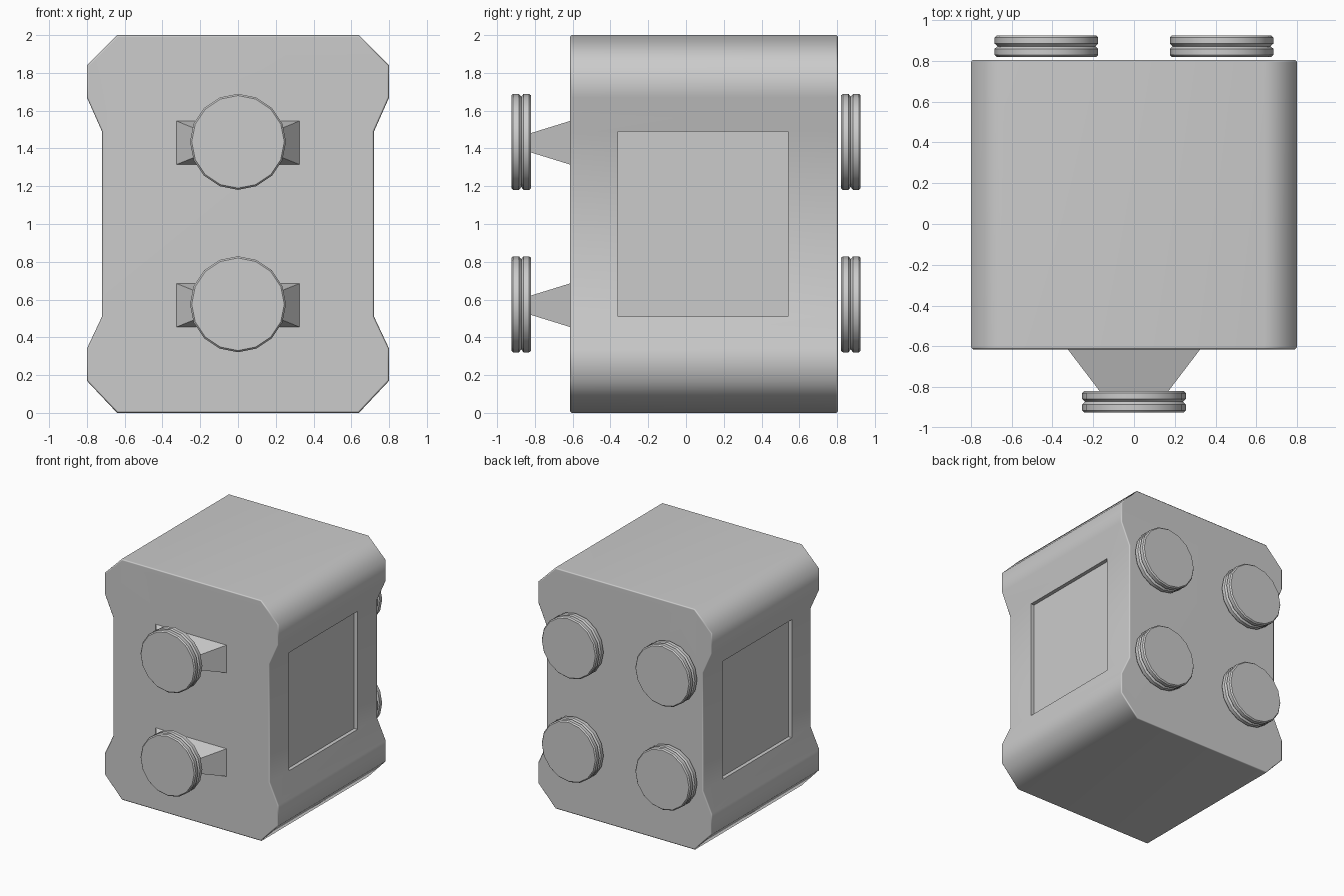
import bpy, bmesh, math
from mathutils import Vector

cube = bpy.data.objects.get("Cube")
if cube:
    bpy.data.objects.remove(cube, do_unlink=True)

grey = bpy.data.materials.new("light_grey")
grey.use_nodes = True
grey.diffuse_color = (0.6, 0.6, 0.6, 1)
grey.node_tree.nodes["Principled BSDF"].inputs["Base Color"].default_value = (0.6, 0.6, 0.6, 1)

FRONT, BACK = -0.615, 0.805
ROWS = {"upper": 1.435, "lower": 0.575}


def finish(bm, name, angle):
    """Turn a bmesh into a shaded object with the grey material."""
    bmesh.ops.recalc_face_normals(bm, faces=bm.faces)
    mesh = bpy.data.meshes.new(name)
    bm.to_mesh(mesh)
    bm.free()
    mesh.materials.append(grey)
    obj = bpy.data.objects.new(name, mesh)
    bpy.context.collection.objects.link(obj)
    bpy.ops.object.select_all(action='DESELECT')
    obj.select_set(True)
    bpy.context.view_layer.objects.active = obj
    bpy.ops.object.shade_smooth_by_angle(angle=math.radians(angle))
    weighted = obj.modifiers.new("even_shading", 'WEIGHTED_NORMAL')
    weighted.keep_sharp = True
    return obj


def make_body():
    # Waisted profile, extruded front to back
    half = [(0.64, 2), (0.8, 1.84), (0.8, 1.67), (0.72, 1.49),
            (0.72, 0.51), (0.8, 0.34), (0.8, 0.17), (0.64, 0)]
    outline = half + [(-x, z) for x, z in reversed(half)]
    bm = bmesh.new()
    cap = bm.faces.new([bm.verts.new((x, FRONT, z)) for x, z in outline])
    out = bmesh.ops.extrude_face_region(bm, geom=[cap], use_keep_orig=True)
    moved = [g for g in out["geom"] if isinstance(g, bmesh.types.BMVert)]
    bmesh.ops.translate(bm, verts=moved, vec=(0, BACK - FRONT, 0))
    bmesh.ops.recalc_face_normals(bm, faces=bm.faces)

    # Fine chamfer round both end faces
    rims = [e for e in bm.edges if abs(e.verts[0].co.y - e.verts[1].co.y) < 0.001]
    bmesh.ops.bevel(bm, geom=rims, offset=0.01, segments=1, affect='EDGES')

    # Sunken panel in each side
    for y in (-0.36, 0.54):
        sides = [f for f in bm.faces if abs(f.normal.x) > 0.99
                 and abs(f.calc_center_median().x) < 0.75]
        geom = sides + list({e for f in sides for e in f.edges}) \
            + list({v for f in sides for v in f.verts})
        bmesh.ops.bisect_plane(bm, geom=geom, plane_co=(0, y, 0), plane_no=(0, 1, 0))
    bm.normal_update()
    panels = [f for f in bm.faces if abs(f.normal.x) > 0.99
              and abs(f.calc_center_median().x) < 0.75
              and -0.3 < f.calc_center_median().y < 0.5]
    bmesh.ops.inset_individual(bm, faces=panels, thickness=0.001, depth=-0.03)
    finish(bm, "body", 50)


def make_disc(name, x, z, y_inner, outward):
    # Grooved disc turned round the y axis
    profile = [(0, 0), (0.245, 0), (0.254, 0.01), (0.254, 0.04), (0.24, 0.052),
               (0.254, 0.065), (0.254, 0.095), (0.245, 0.105), (0, 0.105)]
    bm = bmesh.new()
    verts = [bm.verts.new((r, outward * d, 0)) for r, d in profile]
    edges = [bm.edges.new(pair) for pair in zip(verts, verts[1:])]
    bmesh.ops.spin(bm, geom=verts + edges, cent=(0, 0, 0), axis=(0, 1, 0),
                   angle=math.tau, steps=16)
    bmesh.ops.remove_doubles(bm, verts=bm.verts, dist=0.0005)
    bmesh.ops.translate(bm, verts=bm.verts, vec=(x, y_inner, z))
    finish(bm, name, 40)


def make_mount(name, z):
    # Tapered block between the body and a front disc
    bm = bmesh.new()
    bmesh.ops.create_cube(bm, size=2)
    for v in bm.verts:
        if v.co.y < 0:
            v.co = Vector((v.co.x * 0.165, -0.825, z - 0.005 + v.co.z * 0.05))
        else:
            v.co = Vector((v.co.x * 0.325, FRONT, z - 0.005 + v.co.z * 0.115))
    finish(bm, name, 20)


make_body()
for row, z in ROWS.items():
    make_mount(row + "_front_mount", z)
    make_disc(row + "_front_disc", 0, z, -0.82, -1)
    for side, x in (("left", 0.43), ("right", -0.43)):
        make_disc(row + "_back_disc_" + side, x, z, 0.82, 1)
